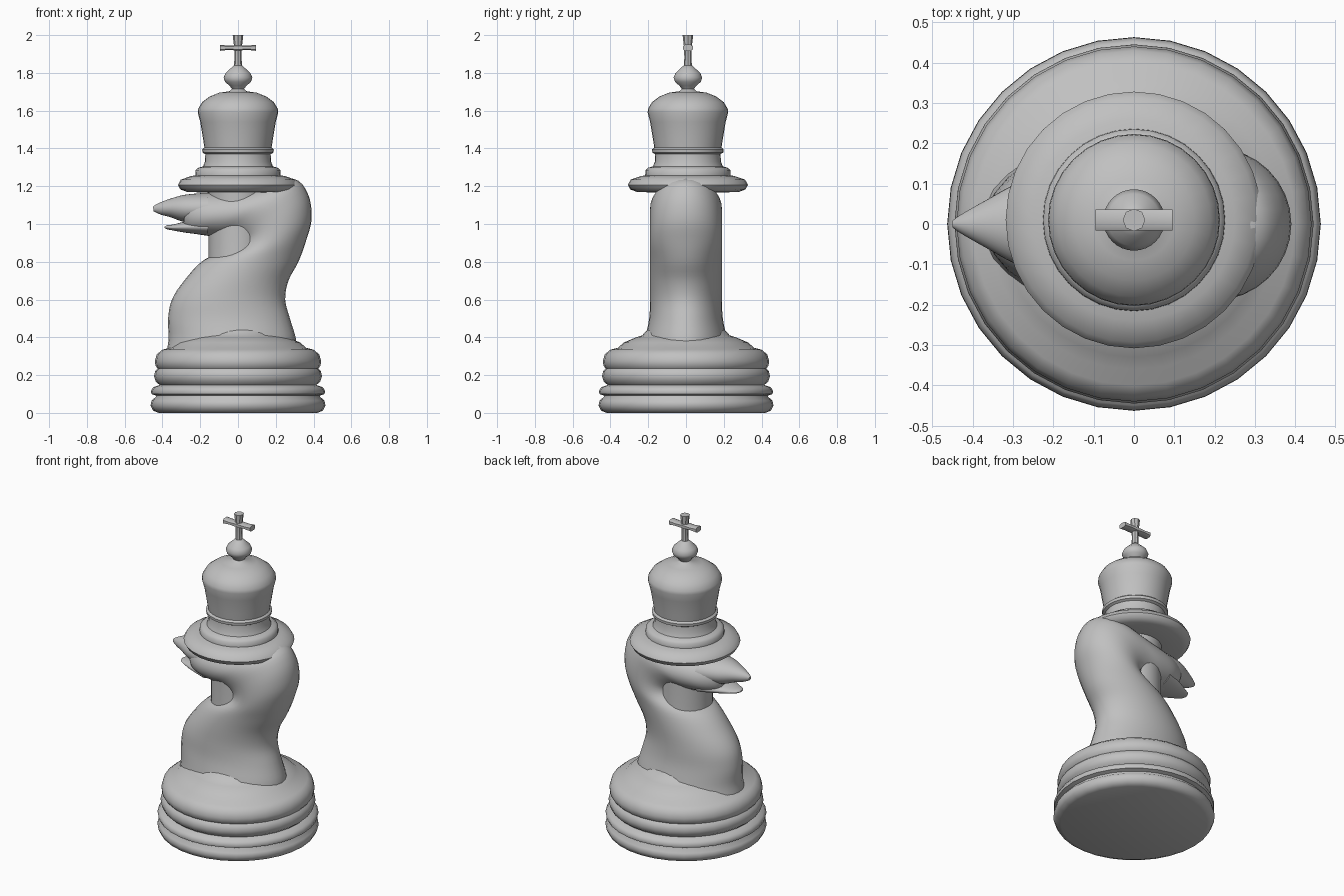
import bpy
import bmesh
from math import cos, sin, pi
from mathutils import Vector

cube = bpy.data.objects.get("Cube")
if cube:
    bpy.data.objects.remove(cube, do_unlink=True)

grey = bpy.data.materials.new("stone grey")
grey.use_nodes = True
tone = (0.53, 0.53, 0.53, 1)
grey.diffuse_color = tone
grey.node_tree.nodes["Principled BSDF"].inputs["Base Color"].default_value = tone

SIDES = 32


def finish(bm, name, angle=50):
    """Turn a bmesh into a smooth shaded grey object."""
    bmesh.ops.recalc_face_normals(bm, faces=bm.faces)
    mesh = bpy.data.meshes.new(name)
    bm.to_mesh(mesh)
    bm.free()
    mesh.materials.append(grey)
    ob = bpy.data.objects.new(name, mesh)
    bpy.context.collection.objects.link(ob)
    bpy.ops.object.select_all(action="DESELECT")
    ob.select_set(True)
    bpy.context.view_layer.objects.active = ob
    bpy.ops.object.shade_smooth_by_angle(angle=angle * pi / 180)
    return ob


def bridge(name, rings, angle=50):
    """Skin a list of closed rings and cap both ends."""
    bm = bmesh.new()
    loops = [[bm.verts.new(p) for p in ring] for ring in rings]
    for a, b in zip(loops, loops[1:]):
        for i in range(len(a)):
            j = (i + 1) % len(a)
            bm.faces.new((a[i], a[j], b[j], b[i]))
    bm.faces.new(loops[0])
    bm.faces.new(loops[-1])
    return finish(bm, name, angle)


def lathe(name, profile, y=0):
    """Revolve (radius, height) points around an upright axis."""
    turn = [2 * pi * i / SIDES for i in range(SIDES)]
    return bridge(name, [[(r * cos(t), y + r * sin(t), z) for t in turn]
                         for r, z in profile])


def spline(rows, steps=4):
    """Catmull-Rom interpolation of rows of numbers."""
    rows = [Vector(r) for r in rows]
    out = []
    for i in range(len(rows) - 1):
        p0, p1 = rows[max(i - 1, 0)], rows[i]
        p2, p3 = rows[i + 1], rows[min(i + 2, len(rows) - 1)]
        for s in range(steps):
            t = s / steps
            out.append(p1 + (p2 - p0) * (t / 2)
                       + (2 * p0 - 5 * p1 + 4 * p2 - p3) * (t * t / 2)
                       + (3 * p1 - p0 - 3 * p2 + p3) * (t ** 3 / 2))
    return out + [rows[-1]]


def loft(name, sections):
    """Ellipses spanning a back point to a front point: (xb, zb, xf, zf, half width)."""
    rings = []
    for xb, zb, xf, zf, w in spline(sections):
        ring = []
        for i in range(SIDES):
            t = 2 * pi * i / SIDES
            k = (1 + cos(t)) / 2
            ring.append((xf + (xb - xf) * k, w * sin(t), zf + (zb - zf) * k))
        rings.append(ring)
    return bridge(name, rings)


# Stacked round base
lathe("base", [
    (.42, 0), (.45, .012), (.463, .04), (.458, .065), (.435, .085),
    (.435, .092), (.458, .1), (.462, .115), (.45, .135), (.415, .148),
    (.435, .165), (.445, .195), (.438, .222), (.425, .235), (.437, .25),
    (.44, .275), (.43, .31), (.4, .335), (.36, .345), (.33, .372),
    (.27, .398), (.232, .41), (.215, .43), (.18, .46)])

# Inner column showing behind the throat
lathe("column", [(.18, .42), (.17, .6), (.155, .8), (.155, 1.1), (.16, 1.2)])

# Trunk, curved neck and head
loft("horse_body", [
    (.31, .34, -.375, .34, .225), (.305, .4, -.367, .4, .215),
    (.275, .5, -.37, .5, .195), (.25, .6, -.35, .6, .19),
    (.267, .7, -.285, .7, .19), (.32, .8, -.18, .81, .19),
    (.36, .91, -.03, .87, .19), (.39, 1.03, 0, .9, .19),
    (.37, 1.16, -.02, .915, .19), (.29, 1.24, -.07, .925, .19),
    (.1, 1.2, -.14, .935, .18), (-.1, 1.17, -.21, .945, .155),
    (-.22, 1.16, -.27, .96, .115), (-.27, 1.13, -.29, .99, .085)])

# Parted jaws
loft("upper_jaw", [
    (-.16, 1.165, -.16, 1, .14), (-.28, 1.155, -.28, 1.01, .105),
    (-.37, 1.13, -.36, 1.037, .06), (-.425, 1.108, -.41, 1.05, .03),
    (-.45, 1.092, -.447, 1.068, .01)])
loft("lower_jaw", [
    (-.16, 1.03, -.16, .94, .13), (-.27, 1.015, -.27, .953, .09),
    (-.34, .998, -.34, .965, .055), (-.375, .993, -.375, .972, .035),
    (-.388, .986, -.388, .978, .012)])

# Brimmed hat with domed crown and ball
lathe("hat", [
    (.14, 1.165), (.27, 1.17), (.305, 1.183), (.318, 1.207), (.303, 1.235),
    (.25, 1.253), (.226, 1.258), (.225, 1.285), (.21, 1.298), (.185, 1.305),
    (.175, 1.33), (.173, 1.37), (.188, 1.378), (.19, 1.395), (.178, 1.405),
    (.185, 1.45), (.2, 1.54), (.213, 1.59), (.211, 1.61), (.19, 1.645),
    (.15, 1.675), (.1, 1.695), (.045, 1.703), (.032, 1.715), (.045, 1.732),
    (.068, 1.752), (.076, 1.775), (.065, 1.8), (.04, 1.823), (.022, 1.84)],
    y=.01)

# Cross: round flared post and a flared bar
post = []
for r, z in [(.022, 1.82), (.019, 1.88), (.02, 1.93), (.028, 2)]:
    post.append([(r * cos(i * pi / 4), .01 + r * sin(i * pi / 4), z) for i in range(8)])
bridge("cross_post", post, 30)

bar = []
for x, h in [(-.095, .016), (-.05, .011), (0, .015), (.05, .011), (.095, .016)]:
    bar.append([(x, .01 + sy * .026, 1.933 + sz * h)
                for sy, sz in [(-1, -.6), (-.6, -1), (.6, -1), (1, -.6),
                               (1, .6), (.6, 1), (-.6, 1), (-1, .6)]])
bridge("cross_bar", bar, 30)
